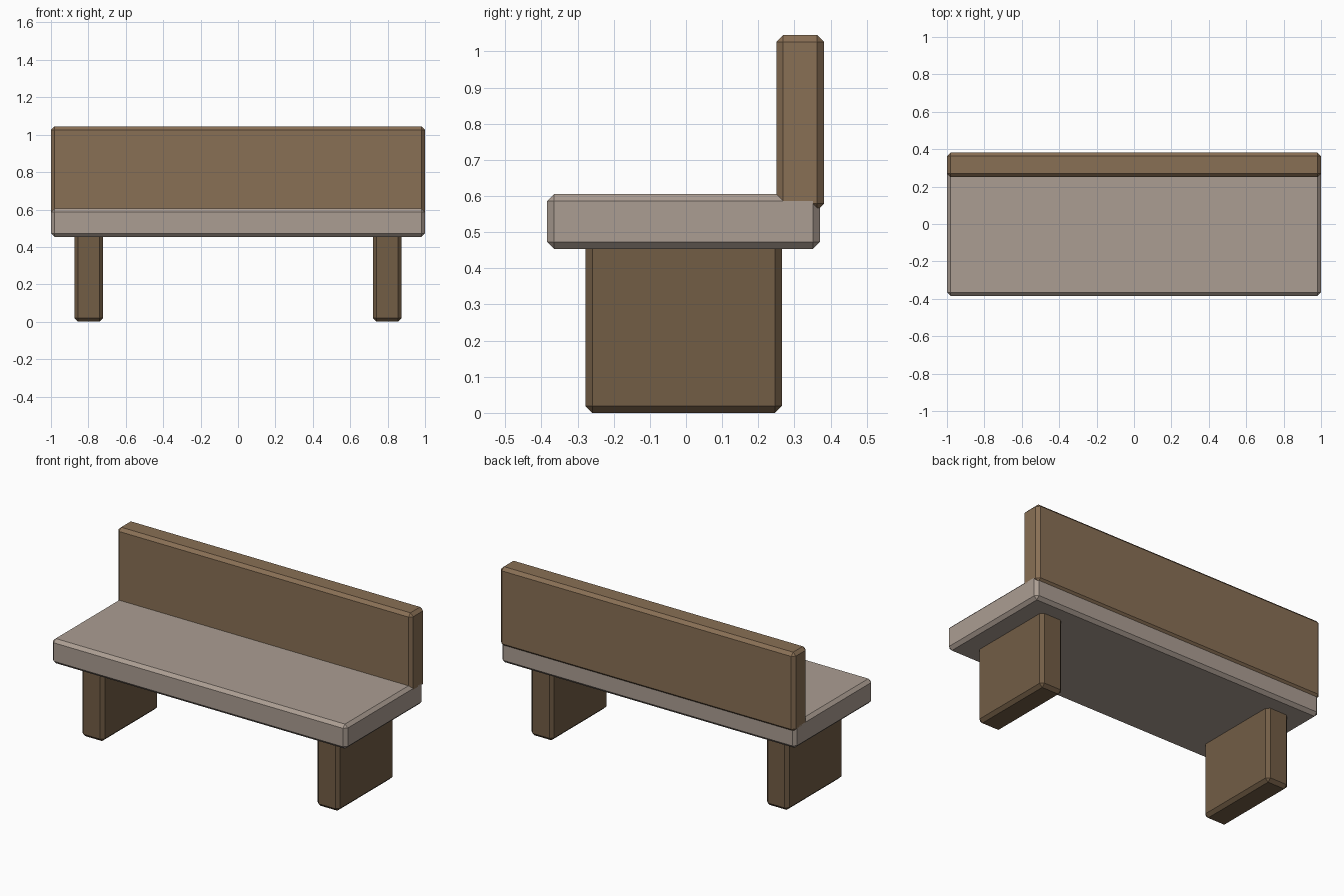
import bpy

if "Cube" in bpy.data.objects:
    bpy.data.objects.remove(bpy.data.objects["Cube"])


def material(name, rgb):
    m = bpy.data.materials.new(name)
    m.diffuse_color = (*rgb, 1)
    m.use_nodes = True
    m.node_tree.nodes["Principled BSDF"].inputs["Base Color"].default_value = m.diffuse_color
    return m


def chamfered_box(name, lo, hi, mat, chamfer=0.019):
    centre = [(a + b) / 2 for a, b in zip(lo, hi)]
    bpy.ops.mesh.primitive_cube_add(size=1, location=centre)
    ob = bpy.context.object
    ob.name = name
    ob.scale = [b - a for a, b in zip(lo, hi)]
    bpy.ops.object.transform_apply(location=False, rotation=False, scale=True)
    bevel = ob.modifiers.new("chamfer", 'BEVEL')
    bevel.width = chamfer
    bevel.segments = 1
    ob.data.materials.append(mat)
    return ob


stone = material("grey_stone", (0.41, 0.34, 0.29))
wood = material("brown_wood", (0.25, 0.16, 0.09))
dark_wood = material("dark_brown_wood", (0.17, 0.11, 0.06))

# Seat slab
chamfered_box("seat", (-1, -0.384, 0.454), (1, 0.37, 0.605), stone)

# Backrest, sunk slightly into the rear of the seat
chamfered_box("backrest", (-1, 0.25, 0.56), (1, 0.382, 1.045), wood)

# Pair of slab legs, their tops inside the seat
for side, x in (("left", -0.798), ("right", 0.798)):
    chamfered_box(side + "_leg", (x - 0.076, -0.278, 0), (x + 0.076, 0.265, 0.48), dark_wood)
